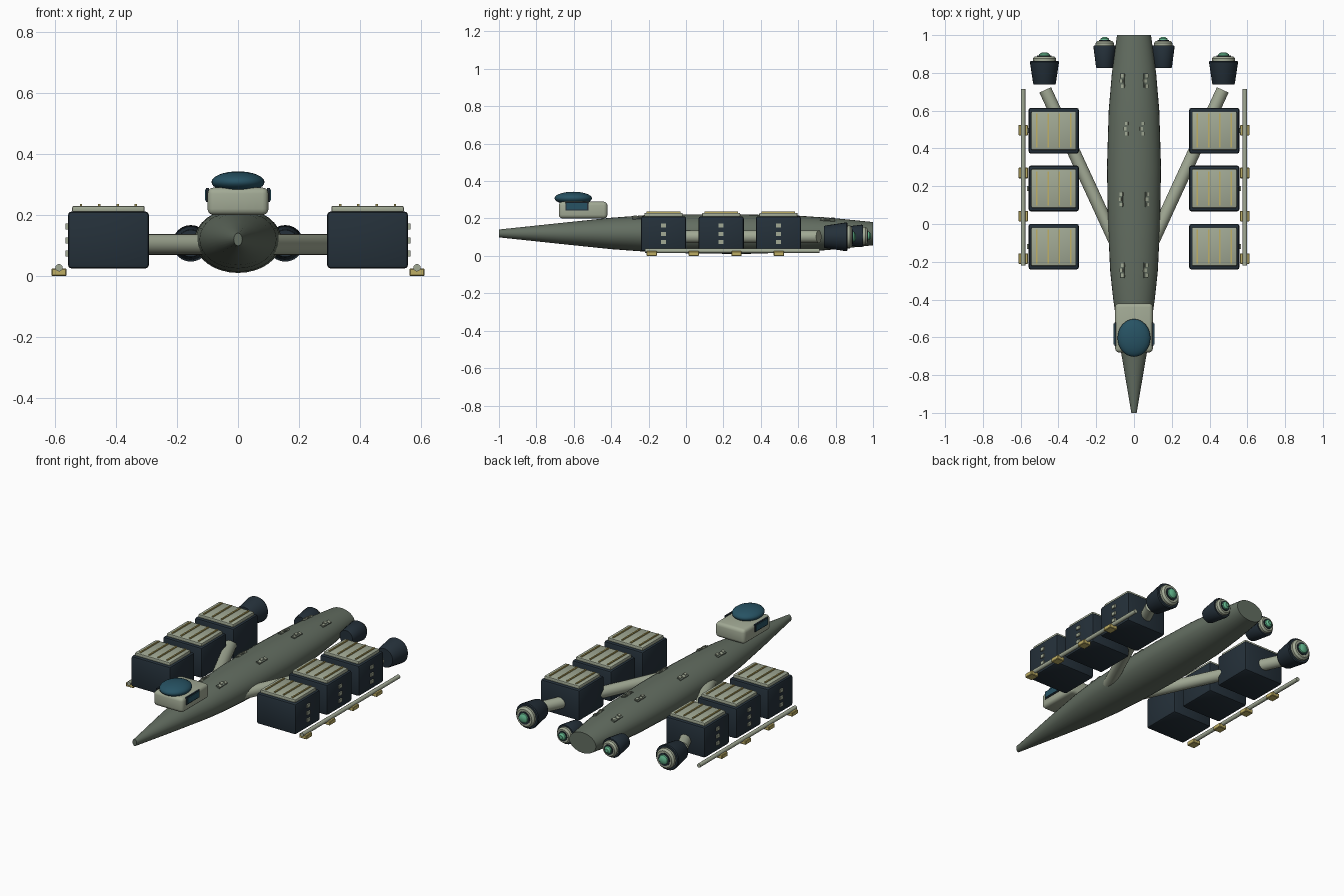
import bpy, bmesh, math
from mathutils import Matrix, Vector

if "Cube" in bpy.data.objects:
    bpy.data.objects.remove(bpy.data.objects["Cube"], do_unlink=True)


def material(name, r, g, b):
    m = bpy.data.materials.new(name)
    m.use_nodes = True
    m.diffuse_color = (r, g, b, 1)
    bsdf = m.node_tree.nodes["Principled BSDF"]
    bsdf.inputs["Base Color"].default_value = (r, g, b, 1)
    bsdf.inputs["Roughness"].default_value = 0.7
    return m


OLIVE = material("olive hull", 0.125, 0.155, 0.12)
PALE = material("pale grey green", 0.36, 0.40, 0.30)
NAVY = material("dark navy", 0.018, 0.03, 0.042)
TEAL = material("teal glass", 0.02, 0.085, 0.125)
YELLOW = material("dull yellow", 0.52, 0.43, 0.13)
GREEN = material("engine green", 0.12, 0.46, 0.26)


def finish(bm, name, mat, smooth=True):
    bmesh.ops.recalc_face_normals(bm, faces=bm.faces)
    me = bpy.data.meshes.new(name)
    bm.to_mesh(me)
    bm.free()
    me.materials.append(mat)
    ob = bpy.data.objects.new(name, me)
    bpy.context.collection.objects.link(ob)
    if smooth:
        bpy.ops.object.select_all(action="DESELECT")
        ob.select_set(True)
        bpy.context.view_layer.objects.active = ob
        bpy.ops.object.shade_smooth_by_angle(angle=math.radians(35))
    return ob


def box(name, mat, center, size, bevel=0.0, segments=2, tilt=0.0):
    bm = bmesh.new()
    bmesh.ops.create_cube(bm, size=1)
    bmesh.ops.scale(bm, vec=size, verts=bm.verts)
    if bevel:
        bmesh.ops.bevel(bm, geom=bm.edges[:], offset=bevel, segments=segments,
                        profile=0.5, affect="EDGES")
    place = Matrix.Translation(center) @ Matrix.Rotation(tilt, 4, "Y")
    bmesh.ops.transform(bm, matrix=place, verts=bm.verts)
    return finish(bm, name, mat, bevel > 0)


def loft(name, mat, stations, cx=0.0, sides=32):
    """Elliptical rings along y; each station is (y, half width, half height, z)."""
    bm = bmesh.new()
    rings = []
    for y, rx, rz, z in stations:
        angles = [2 * math.pi * i / sides for i in range(sides)]
        rings.append([bm.verts.new((cx + rx * math.cos(a), y, z + rz * math.sin(a)))
                      for a in angles])
    for a, b in zip(rings, rings[1:]):
        for i in range(sides):
            j = (i + 1) % sides
            bm.faces.new((a[i], a[j], b[j], b[i]))
    bm.faces.new(rings[0])
    bm.faces.new(rings[-1])
    return finish(bm, name, mat)


def rod(name, mat, start, end, radius, sides=24):
    a, b = Vector(start), Vector(end)
    bm = bmesh.new()
    bmesh.ops.create_cone(bm, cap_ends=True, segments=sides, radius1=radius,
                          radius2=radius, depth=(b - a).length)
    turn = (b - a).to_track_quat("Z", "Y").to_matrix().to_4x4()
    bmesh.ops.transform(bm, matrix=Matrix.Translation((a + b) / 2) @ turn, verts=bm.verts)
    return finish(bm, name, mat)


# Hull: long tapered body
HULL = [(-1, 0.014, 0.021, 0.12), (-0.67, 0.07, 0.056, 0.12),
        (-0.4, 0.11, 0.084, 0.12), (-0.25, 0.126, 0.095, 0.12),
        (0, 0.138, 0.104, 0.118), (0.3, 0.143, 0.106, 0.116),
        (0.6, 0.134, 0.098, 0.117), (0.8, 0.117, 0.083, 0.118),
        (1, 0.09, 0.062, 0.119)]
loft("hull", OLIVE, HULL)


def hull_top(x, y):
    """Height and sideways tilt of the hull's upper surface."""
    for a, b in zip(HULL, HULL[1:]):
        if a[0] <= y <= b[0]:
            t = (y - a[0]) / (b[0] - a[0])
            rx, rz, z = [a[k] + t * (b[k] - a[k]) for k in (1, 2, 3)]
            root = math.sqrt(1 - (x / rx) ** 2)
            return z + rz * root, math.atan2(rz * x, rx * rx * root)


# Small fittings on the hull's back
for x, y in ((0.062, 0.757), (0.043, 0.505), (0.07, 0.13), (0.062, -0.245)):
    for s in (-1, 1):
        z, tilt = hull_top(s * x, y)
        box("hull_fitting_base", OLIVE, (s * x, y, z), (0.024, 0.08, 0.01), tilt=tilt)
        for k in (-1, 0, 1):
            px = s * x + 0.004 * (1 if k else -1)
            pz = hull_top(px, y + k * 0.027)[0]
            box("hull_fitting_block", PALE, (px, y + k * 0.027, pz + 0.004),
                (0.016, 0.018, 0.012), tilt=tilt)

# Cockpit: rounded cabin, glass dome and side windows
box("cabin", PALE, (0, -0.55, 0.245), (0.2, 0.26, 0.09), 0.02, 3)
bm = bmesh.new()
bmesh.ops.create_uvsphere(bm, u_segments=32, v_segments=16, radius=1)
bmesh.ops.transform(bm, matrix=Matrix.Translation((0, -0.603, 0.308))
                    @ Matrix.Diagonal((0.087, 0.1, 0.035, 1)), verts=bm.verts)
finish(bm, "cockpit_dome", TEAL)
for s in (-1, 1):
    box("window_frame", NAVY, (s * 0.1, -0.583, 0.266), (0.009, 0.124, 0.046))
    box("window_glass", TEAL, (s * 0.105, -0.583, 0.266), (0.008, 0.11, 0.036))


def engine(cx, cz, y0, y1, r0, r1, length):
    """Flared housing with a ring nozzle and a glowing core."""
    def ring(name, mat, pts, sides=24):
        loft(name, mat, [(y, r, r, cz) for y, r in pts], cx, sides)
    ring("engine_housing", NAVY, [(y0, r0 * 0.95), (y0 + 0.006, r0),
                                  (y1 - 0.006, r1), (y1, r1 * 0.95)])
    y2 = y1 + length * 0.55
    ring("engine_nozzle", PALE, [(y1 - 0.01, r1 * 0.8), (y1 + length * 0.3, r1 * 0.8),
                                 (y2, r1 * 0.66)])
    ring("engine_throat", NAVY, [(y2 - 0.005, r1 * 0.5), (y2 + 0.004, r1 * 0.5)])
    ring("engine_core", GREEN, [(y2, r1 * 0.4), (y2 + length * 0.25, r1 * 0.36),
                                (y1 + length, r1 * 0.18)])


for s in (-1, 1):
    # Diagonal support arms and engines
    rod("support_arm", PALE, (s * 0.06, -0.18, 0.103), (s * 0.47, 0.71, 0.103), 0.034)
    engine(s * 0.474, 0.102, 0.738, 0.863, 0.06, 0.077, 0.045)
    engine(s * 0.155, 0.107, 0.825, 0.945, 0.046, 0.06, 0.045)

    # Cargo containers with ribbed lids and side clips
    for y in (0.494, 0.188, -0.12):
        box("cargo_container", NAVY, (s * 0.425, y, 0.118), (0.266, 0.242, 0.187), 0.012)
        box("container_lid", PALE, (s * 0.425, y, 0.219), (0.238, 0.205, 0.022), 0.006)
        for k in (-0.09, -0.03, 0.03, 0.09):
            box("lid_rib", YELLOW, (s * 0.425 + k, y, 0.231), (0.008, 0.18, 0.011))
        for z in (0.162, 0.117, 0.074):
            box("side_clip", PALE, (s * 0.56, y, z), (0.012, 0.027, 0.02))

    # Outer rail on clamp pads
    rod("landing_rail", PALE, (s * 0.587, -0.22, 0.027), (s * 0.587, 0.715, 0.027), 0.012, 16)
    for y in (0.497, 0.27, 0.042, -0.183):
        box("rail_pad", YELLOW, (s * 0.587, y, 0.0125), (0.05, 0.056, 0.025), 0.003, 1)
